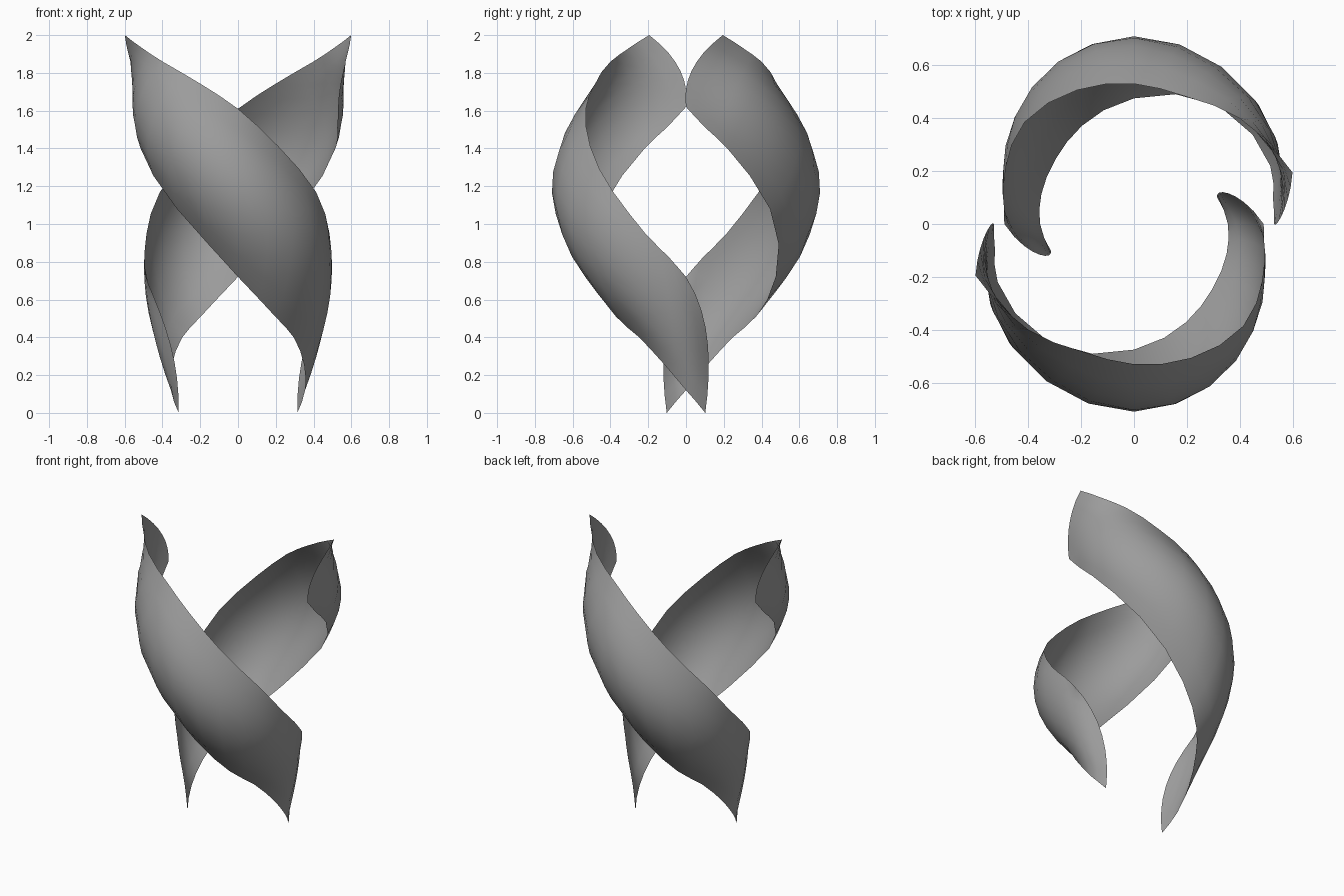
import bpy
import bmesh
from math import radians, cos, sin, pi

if "Cube" in bpy.data.objects:
    bpy.data.objects.remove(bpy.data.objects["Cube"])

# Ribbon cross-sections from the top end to the bottom end:
# lower edge (angle, z, radius), upper edge (angle, z, radius), radius bulge, angle bulge
STATIONS = [
    (-180, 1.62, .53, -162, 2.00, .63, -.022, -6),
    (-169, 1.51, .535, -149, 1.93, .59, .022, -4),
    (-157, 1.40, .56, -135, 1.86, .565, .065, -2),
    (-126, 1.08, .55, -112, 1.74, .52, .145, 0),
    (-90, .72, .475, -90, 1.61, .53, .207, 0),
    (-62, .51, .42, -67, 1.41, .55, .188, 0),
    (-40, .40, .385, -43, 1.17, .565, .115, 0),
    (-18, .255, .368, -24, .95, .53, .055, 2),
    (0, .12, .355, -10, .82, .50, .03, 4),
    (18, 0, .33, 0, .72, .49, -.035, 9),
]
ACROSS, STEPS = 8, 2


def spline(a, b, c, d, t):
    return .5 * (2*b + (c - a)*t + (2*a - 5*b + 4*c - d)*t*t + (3*b - a - 3*c + d)*t**3)


def station_rows():
    n = len(STATIONS)
    for i in range(n - 1):
        p, q = STATIONS[i], STATIONS[i + 1]
        before = STATIONS[i - 1] if i else [2*u - v for u, v in zip(p, q)]
        after = STATIONS[i + 2] if i + 2 < n else [2*v - u for u, v in zip(p, q)]
        for k in range(STEPS):
            yield [spline(*v, k / STEPS) for v in zip(before, p, q, after)]
    yield STATIONS[-1]


grey = bpy.data.materials.new("dark_grey")
grey.diffuse_color = (.33, .33, .33, 1)
grey.use_nodes = True
grey.node_tree.nodes["Principled BSDF"].inputs["Base Color"].default_value = grey.diffuse_color


def ribbon(name, turn):
    bm = bmesh.new()
    rows = []
    for la, lz, lr, ua, uz, ur, bulge, swing in station_rows():
        row = []
        for j in range(ACROSS + 1):
            s = j / ACROSS
            arch = 4 * s * (1 - s)
            a = radians(la + (ua - la)*s + swing*arch) + turn
            r = lr + (ur - lr)*s + bulge*arch
            row.append(bm.verts.new((r*cos(a), r*sin(a), lz + (uz - lz)*s)))
        rows.append(row)
    for a, b in zip(rows, rows[1:]):
        for j in range(ACROSS):
            bm.faces.new((a[j], b[j], b[j + 1], a[j + 1])).smooth = True
    mesh = bpy.data.meshes.new(name)
    bm.to_mesh(mesh)
    bm.free()
    mesh.materials.append(grey)
    obj = bpy.data.objects.new(name, mesh)
    bpy.context.collection.objects.link(obj)


# Two identical twisted bands, half a turn apart
ribbon("front_ribbon", 0)
ribbon("back_ribbon", pi)
